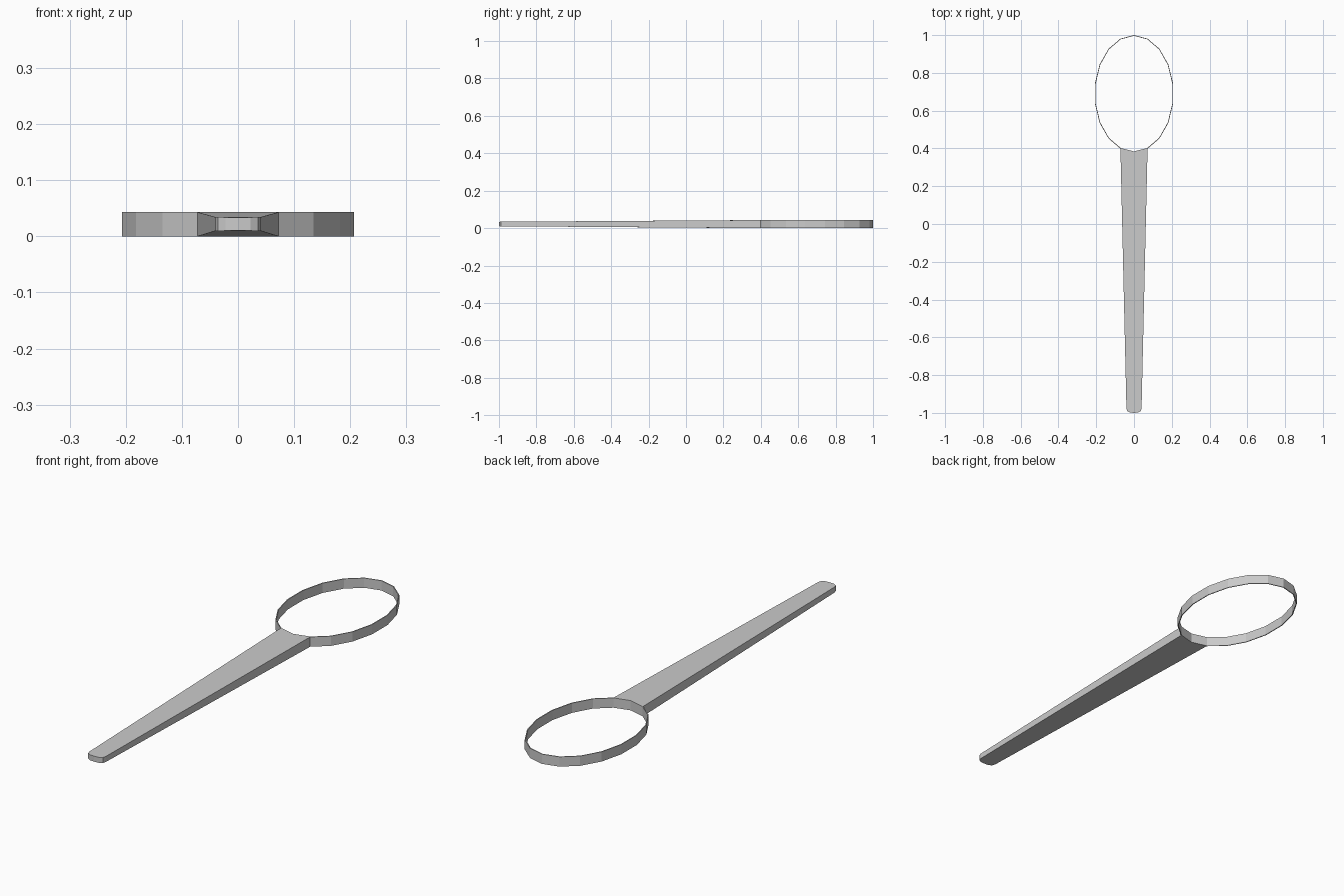
import bpy, bmesh
from math import sin, cos, pi

if "Cube" in bpy.data.objects:
    bpy.data.objects.remove(bpy.data.objects["Cube"])

CY, RX, RY, TOP = 0.69, 0.21, 0.31, 0.043
SIDES = 18
WALL = 0.004


def finish(bm, name):
    bmesh.ops.recalc_face_normals(bm, faces=bm.faces[:])
    mesh = bpy.data.meshes.new(name)
    bm.to_mesh(mesh)
    bm.free()
    obj = bpy.data.objects.new(name, mesh)
    bpy.context.collection.objects.link(obj)
    return obj


def on_ring(angle, inset=0.0):
    # angle 0 is the ring point nearest the handle
    return (RX - inset) * sin(angle), CY - (RY - inset) * cos(angle)


# thin oval hoop
bm = bmesh.new()
loops = []
for inset, z in ((0, 0), (0, TOP), (WALL, TOP), (WALL, 0)):
    loops.append([bm.verts.new((*on_ring(2 * pi * i / SIDES, inset), z))
                  for i in range(SIDES)])
for k in range(4):
    a, b = loops[k], loops[(k + 1) % 4]
    for i in range(SIDES):
        j = (i + 1) % SIDES
        bm.faces.new((a[i], a[j], b[j], b[i]))
finish(bm, "hoop")

# tapered handle, its wide end hugging the hoop and its tip slightly rounded
step = 2 * pi / SIDES
right = [(0.0, -1.0), (0.022, -0.998), (0.036, -0.99), (0.04, -0.975),
         on_ring(step), on_ring(0)]
outline = right + [(-x, y) for x, y in reversed(right[1:-1])]
bm = bmesh.new()
low, high = [], []
for x, y in outline:
    t = min(max((y + 1.0) / 1.3, 0), 1)
    low.append(bm.verts.new((x, y, 0.010 * (1 - t))))
    high.append(bm.verts.new((x, y, 0.034 + (TOP - 0.034) * t)))
bm.faces.new(low[::-1])
bm.faces.new(high)
n = len(outline)
for i in range(n):
    j = (i + 1) % n
    bm.faces.new((low[i], low[j], high[j], high[i]))
finish(bm, "handle")
